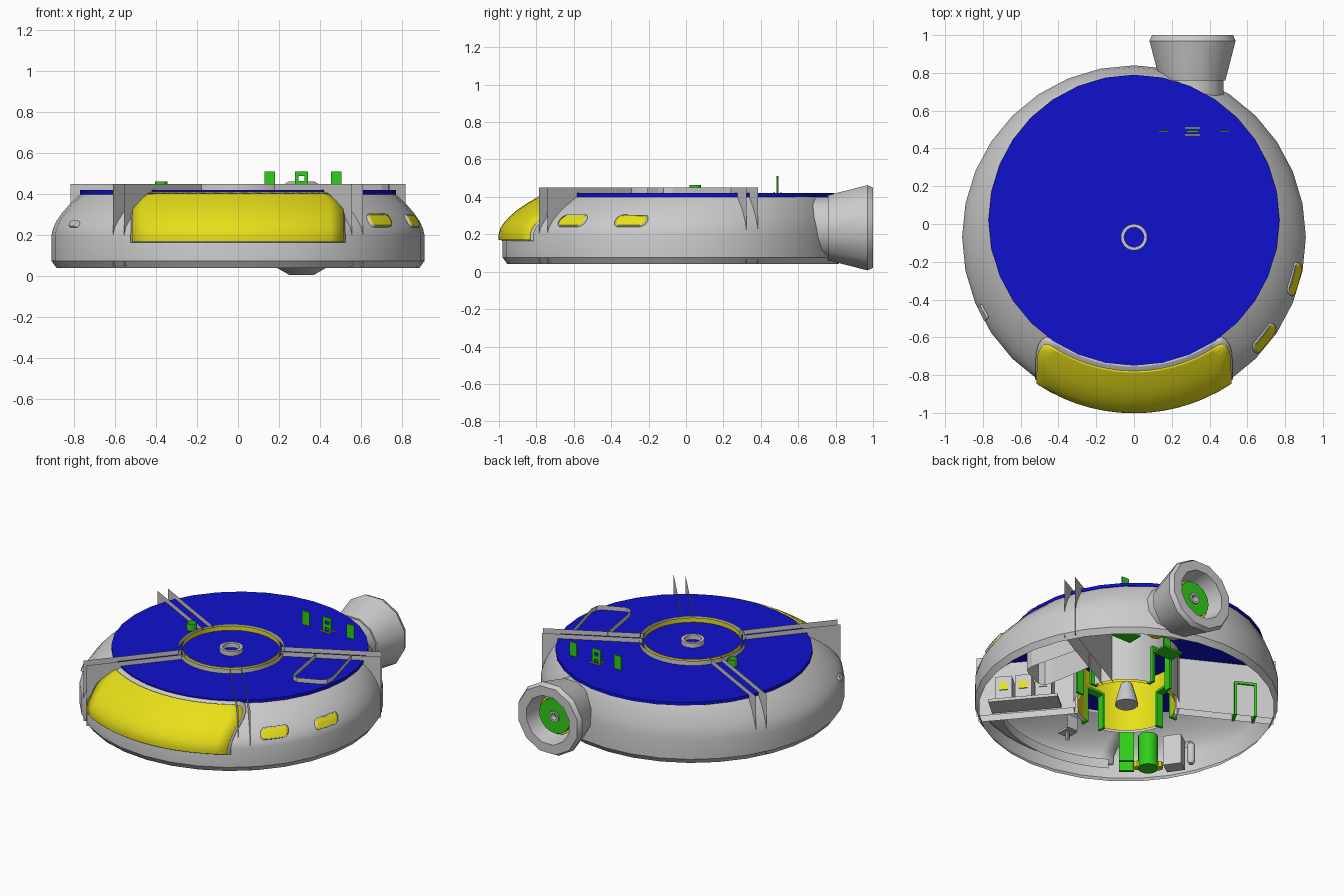
import bpy, bmesh, math
from mathutils import Vector, Matrix

cube = bpy.data.objects.get("Cube")
if cube:
    bpy.data.objects.remove(cube, do_unlink=True)


def material(name, rgb):
    m = bpy.data.materials.new(name)
    m.use_nodes = True
    m.diffuse_color = (*rgb, 1)
    m.node_tree.nodes["Principled BSDF"].inputs["Base Color"].default_value = (*rgb, 1)
    return m


GREY = material("light grey", (0.6, 0.6, 0.6))
BLUE = material("deep blue", (0.005, 0.005, 0.62))
YELLOW = material("yellow", (0.8, 0.74, 0.01))
GREEN = material("green", (0.03, 0.62, 0.01))

SIDES = 32
MID = -0.07          # y of the hull axis
FLOOR, TOP = 0.05, 0.45


def finish(name, bm, mat, smooth=35):
    me = bpy.data.meshes.new(name)
    bmesh.ops.recalc_face_normals(bm, faces=bm.faces)
    bm.to_mesh(me)
    bm.free()
    me.materials.append(mat)
    ob = bpy.data.objects.new(name, me)
    bpy.context.collection.objects.link(ob)
    if smooth:
        for p in me.polygons:
            p.use_smooth = True
        me.set_sharp_from_angle(angle=math.radians(smooth))
    return ob


def loft(name, rows, mat, closed=True, caps=(), smooth=35, skip=None):
    """Skin rows of points; skip(row, column) leaves openings."""
    bm = bmesh.new()
    vs = [[bm.verts.new(p) for p in row] for row in rows]
    n = len(rows[0])
    for i in range(len(rows) - 1):
        for j in range(n if closed else n - 1):
            if not (skip and skip(i, j)):
                k = (j + 1) % n
                bm.faces.new((vs[i][j], vs[i][k], vs[i + 1][k], vs[i + 1][j]))
    for c in caps:
        bm.faces.new(vs[c])
    return finish(name, bm, mat, smooth)


def lathe(name, profile, centre, mat, n=SIDES, axis="z", caps=(), turn=0, skip=None):
    """Turn (radius, height) pairs around the z or y axis."""
    rows = []
    for r, h in profile:
        row = []
        for k in range(n):
            a = 2 * math.pi * (k + turn) / n
            c, s = r * math.cos(a), r * math.sin(a)
            row.append(Vector(centre) + Vector((c, s, h) if axis == "z" else (c, h, s)))
        rows.append(row)
    return loft(name, rows, mat, caps=caps, skip=skip)


def box(name, centre, size, mat, turn=0):
    bm = bmesh.new()
    bmesh.ops.create_cube(bm, size=1, matrix=Matrix.Translation(centre)
                          @ Matrix.Rotation(math.radians(turn), 4, "Z")
                          @ Matrix.Diagonal((*size, 1)))
    return finish(name, bm, mat, 0)


def polar(deg, r, side=0, z=0):
    a = math.radians(deg)
    return Vector((r * math.cos(a) - side * math.sin(a),
                   MID + r * math.sin(a) + side * math.cos(a), z))


# Hull: rings of (height, radius, y centre), leaning back toward the roof
HULL = [(0.04, 0.885, MID), (0.075, 0.91, MID), (0.2, 0.91, MID), (0.235, 0.902, -0.067),
        (0.27, 0.885, -0.055), (0.31, 0.857, -0.04), (0.35, 0.823, -0.018),
        (0.39, 0.78, 0.008), (0.405, 0.76, 0.02)]


def hull_point(deg, z, lift=0):
    for (z0, r0, y0), (z1, r1, y1) in zip(HULL, HULL[1:]):
        if z <= z1:
            break
    t = (z - z0) / (z1 - z0)
    r, y, a = r0 + t * (r1 - r0) + lift, y0 + t * (y1 - y0), math.radians(deg)
    return Vector((r * math.cos(a), y + r * math.sin(a), z))


loft("hull", [[hull_point(360 * k / SIDES, h[0]) for k in range(SIDES)] for h in HULL], GREY)
lathe("roof_disc", [(0.77, 0.4), (0.77, 0.42)], (0, 0.02, 0), BLUE, caps=(0, 1))


def hull_patch(name, deg, z0, z1, half, corner, mat, lift, round_bottom=True, rows=12, cols=14):
    """Rounded panel that follows the hull, sized in lengths along it."""
    grid = []
    for i in range(rows + 1):
        z = z0 + (z1 - z0) * (1 - math.cos(math.pi * i / rows)) / 2
        gap = min(z1 - z, z - z0 if round_bottom else corner)
        d = max(0, corner - gap)
        w = half - corner + math.sqrt(max(0, corner ** 2 - d ** 2))
        span = math.degrees(math.asin(w / (hull_point(0, z).x)))
        grid.append([hull_point(deg + span * (2 * j / cols - 1), z, lift)
                     for j in range(cols + 1)])
    ob = loft(name, grid, mat, closed=False)
    mod = ob.modifiers.new("thickness", "SOLIDIFY")
    mod.thickness, mod.offset = 0.03, 0
    return ob


hull_patch("cockpit_window_seal", -90, 0.165, 0.4, 0.52, 0.08, GREY, -0.008, False)
hull_patch("cockpit_window", -90, 0.17, 0.392, 0.505, 0.07, YELLOW, 0.007, False)
for tag, deg in (("front", -38.5), ("rear", -15.5)):
    hull_patch(tag + "_side_window_frame", deg, 0.236, 0.295, 0.088, 0.028, GREY, -0.009)
    hull_patch(tag + "_side_window", deg, 0.241, 0.29, 0.082, 0.024, YELLOW, -0.006)
hull_patch("small_hatch", 207, 0.237, 0.265, 0.04, 0.008, GREY, -0.004)

# Radial double partitions that rise through the roof and end as fins
for tag, deg in (("front_right", -50), ("front_left", 230), ("rear_right", 28), ("rear_left", 152)):
    for i, side in enumerate((-0.035, 0.035)):
        loft(f"{tag}_partition_{i + 1}",
             [[polar(deg, 0.3, side, z), polar(deg, 0.906, side, z)] for z in (FLOOR, TOP)],
             GREY, closed=False, smooth=0)

# Central core with four doorways at the compass points
quarter = SIDES // 4


def doorway(i, j):
    return i == 0 and (j + 1) % quarter < 2


levels = (FLOOR, 0.29, TOP)
lathe("core_inner_wall", [(0.295, z) for z in levels], (0, MID, 0), YELLOW, skip=doorway)
lathe("core_outer_wall", [(0.32, z) for z in levels], (0, MID, 0), GREY, skip=doorway)
for q in range(4):
    deg = 90 * q
    for side in (-0.065, 0.065):
        box("core_door_post", polar(deg, 0.31, side, 0.17), (0.05, 0.016, 0.24), GREEN, deg)
    box("core_door_lintel", polar(deg, 0.31, 0, 0.285), (0.05, 0.146, 0.016), GREEN, deg)
lathe("roof_collar", [(0.052, 0.42), (0.052, TOP), (0.07, TOP), (0.07, 0.42)], (0, MID, 0), GREY, 24)
lathe("core_pod", [(0.07, 0.06), (0.062, 0.1), (0.035, 0.2)], (0, MID, 0), GREY, 16, caps=(0, 2))

# Doors at the outer ends of two partitions
for deg in (152, 230):
    for r in (0.66, 0.78):
        box("partition_door_post", polar(deg, r, 0, 0.16), (0.016, 0.09, 0.22), GREEN, deg)
    box("partition_door_lintel", polar(deg, 0.72, 0, 0.27), (0.13, 0.09, 0.016), GREEN, deg)

# Side cabin walls, showing above the roof as a rounded outline
cabin = [(0.47, 0.15), (0.52, -0.15), (0.535, -0.19), (0.575, -0.205), (0.7, -0.15),
         (0.735, -0.12), (0.74, -0.07), (0.66, 0.24)]
loft("cabin_wall", [[(x, y, z) for x, y in cabin] for z in (FLOOR, TOP)], GREY,
     closed=False, smooth=0)

# Thruster nozzle, hollow toward the back, with its core
AXIS = (0.31, 0, 0.235)
lathe("thruster_nozzle", [(0.17, 0.68), (0.17, 0.76), (0.18, 0.76), (0.236, 0.97), (0.222, 1.0),
                          (0.16, 1.0), (0.145, 0.9), (0.135, 0.86)], AXIS, GREY, 12, "y",
      caps=(0, 7), turn=0.5)
lathe("thruster_ring", [(0.128, 0.86), (0.128, 0.9), (0.1, 0.9)], AXIS, YELLOW, 20, "y")
lathe("thruster_core", [(0.112, 0.86), (0.112, 0.93), (0.035, 0.93), (0.035, 0.88)],
      AXIS, GREEN, 20, "y", caps=(3,))
lathe("thruster_hub", [(0.036, 0.9), (0.036, 0.94), (0.022, 0.94), (0.022, 0.9)],
      AXIS, GREY, 12, "y")
lathe("engine_drum", [(0.1, 0.54), (0.1, 0.7)], AXIS, YELLOW, 16, "y", caps=(0, 1))

# Engine room racks whose tops pass through the roof
for x in (0.155, 0.48):
    box("rack_post", (x, 0.49, 0.31), (0.052, 0.008, 0.4), GREEN)
    box("rack_shelf", (x, 0.5, 0.11), (0.14, 0.1, 0.012), GREEN)
for x in (0.287, 0.333):
    box("centre_rack_post", (x, 0.49, 0.45), (0.018, 0.01, 0.12), GREEN)
for z in (0.455, 0.5):
    box("centre_rack_bar", (0.31, 0.49, z), (0.064, 0.01, 0.022), GREEN)
for y in (0.472, 0.508):
    box("centre_rack_trim", (0.31, y, 0.42), (0.08, 0.006, 0.012), YELLOW)

# Roof pipe, tank and lockers on the left side
lathe("roof_pipe", [(0.03, 0.3), (0.03, 0.463)], (-0.375, 0.05, 0), GREEN, 12)
lathe("tank", [(0.06, FLOOR), (0.06, 0.27)], (-0.58, -0.56, 0), GREEN, 16, caps=(0, 1))
for dx, dy in ((0.05, -0.04), (-0.05, 0.04)):
    lathe("tank_foot", [(0.025, 0.052), (0.025, 0.09)], (-0.58 + dx, -0.56 + dy, 0), YELLOW, 8,
          caps=(0, 1))
box("locker", (-0.69, -0.45, 0.15), (0.09, 0.11, 0.2), GREY, 35)
lathe("gas_bottle", [(0.015, 0.05), (0.025, 0.07), (0.025, 0.18), (0.01, 0.2)],
      (-0.74, -0.35, 0), GREY, 12, caps=(0, 3))

# Galley units beside the front right partition
for i, r in enumerate((0.48, 0.6, 0.72)):
    box("galley_unit", polar(-50, r, 0.1, 0.16), (0.1, 0.11, 0.16), GREY, -50)
    box("galley_panel", polar(-50, r, 0.158, 0.17), (0.05, 0.006, 0.05), YELLOW if i else GREY, -50)
box("galley_shelf", polar(-50, 0.6, 0.1, 0.07), (0.42, 0.15, 0.02), GREY, -50)

# Flight console and seat behind the cockpit window
arc = [-90 + 4 * k for k in range(-8, 9)]
loft("flight_console", [[polar(a, r, 0, z) for a in arc]
                        for r, z in ((0.89, 0.15), (0.78, 0.13), (0.77, 0.06))], GREY, closed=False)
lathe("seat_post", [(0.012, 0.06), (0.012, 0.11)], (0, -0.62, 0), GREY, 8)
box("seat_base", (0, -0.62, 0.115), (0.08, 0.08, 0.015), GREY)
box("seat_back", (0, -0.58, 0.16), (0.08, 0.015, 0.09), GREY)
